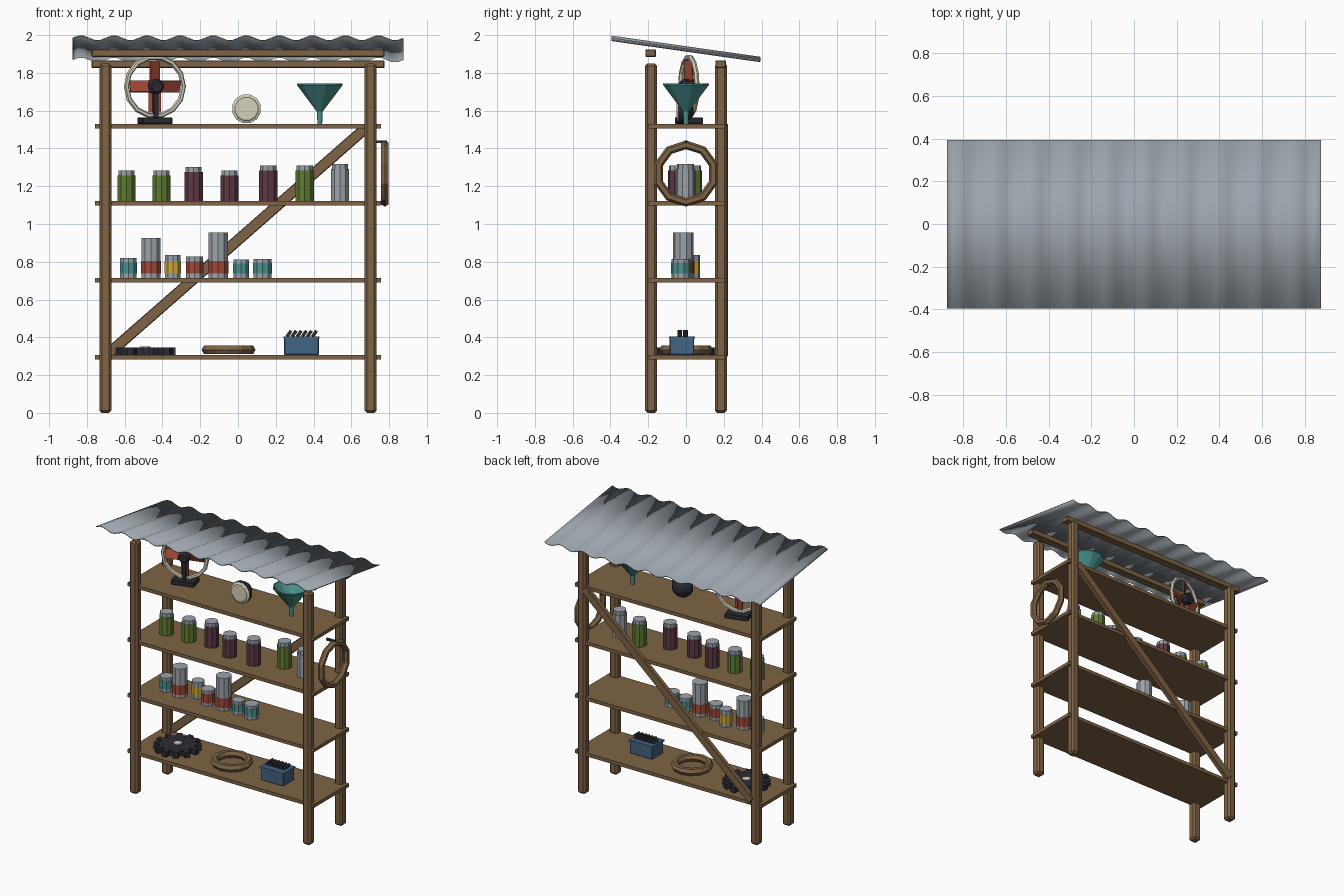
import bpy, bmesh, math
from mathutils import Matrix, Vector

if "Cube" in bpy.data.objects:
    bpy.data.objects.remove(bpy.data.objects["Cube"])

MATS = {}
for name, rgb in {
    "wood": (0.21, 0.125, 0.058), "grey_metal": (0.33, 0.37, 0.41),
    "dark_iron": (0.025, 0.025, 0.035), "red_paint": (0.36, 0.065, 0.04),
    "cream": (0.68, 0.64, 0.50), "teal": (0.07, 0.29, 0.27),
    "green": (0.115, 0.20, 0.03), "plum": (0.115, 0.04, 0.06),
    "yellow": (0.62, 0.40, 0.04), "blue": (0.055, 0.125, 0.23),
}.items():
    m = bpy.data.materials.new(name)
    m.diffuse_color = (*rgb, 1)
    m.use_nodes = True
    m.node_tree.nodes["Principled BSDF"].inputs["Base Color"].default_value = m.diffuse_color
    MATS[name] = m


def finish(name, bm, mats, matrix=Matrix()):
    bmesh.ops.recalc_face_normals(bm, faces=bm.faces)
    me = bpy.data.meshes.new(name)
    bm.to_mesh(me)
    bm.free()
    for m in mats:
        me.materials.append(MATS[m])
    ob = bpy.data.objects.new(name, me)
    ob.matrix_world = matrix
    bpy.context.collection.objects.link(ob)
    return ob


def box(name, mat, loc, size, bevel=0.0, rot=Matrix()):
    bm = bmesh.new()
    bmesh.ops.create_cube(bm, size=1)
    bmesh.ops.scale(bm, vec=size, verts=bm.verts)
    if bevel:
        bmesh.ops.bevel(bm, geom=bm.edges[:], offset=bevel, segments=1, affect='EDGES')
    return finish(name, bm, [mat], Matrix.Translation(loc) @ rot)


def lathe(name, profile, mats, sides, matrix, bands=None):
    """Revolve (radius, z) points; bands gives the material index of each step."""
    bm = bmesh.new()
    rings = []
    for r, z in profile:
        rings.append([bm.verts.new((r * math.cos(a), r * math.sin(a), z))
                      for a in (2 * math.pi * (i + 0.5) / sides for i in range(sides))])
    for k, (a, b) in enumerate(zip(rings, rings[1:])):
        for i in range(sides):
            j = (i + 1) % sides
            bm.faces.new((a[i], a[j], b[j], b[i])).material_index = bands[k] if bands else 0
    bm.faces.new(rings[0][::-1]).material_index = bands[0] if bands else 0
    bm.faces.new(rings[-1]).material_index = bands[-1] if bands else 0
    return finish(name, bm, mats, matrix)


def ring(name, mat, major, minor, sides, tube, matrix):
    bm = bmesh.new()
    grid = []
    for i in range(sides):
        a = 2 * math.pi * i / sides
        grid.append([bm.verts.new(((major + minor * math.cos(b)) * math.cos(a),
                                   (major + minor * math.cos(b)) * math.sin(a),
                                   minor * math.sin(b)))
                     for b in (2 * math.pi * j / tube for j in range(tube))])
    for i in range(sides):
        for j in range(tube):
            p, q, k = grid[i], grid[(i + 1) % sides], (j + 1) % tube
            bm.faces.new((p[j], q[j], q[k], p[k]))
    return finish(name, bm, [mat], matrix)


T = Matrix.Translation
R = lambda deg, axis: Matrix.Rotation(math.radians(deg), 4, axis)

# Frame: posts, shelves, roof beams, diagonal back brace
for sx, side in ((-1, "left"), (1, "right")):
    for sy, end in ((-1, "front"), (1, "back")):
        box(f"{end}_{side}_post", "wood", (sx * 0.702, sy * 0.185, 0.925),
            (0.064, 0.064, 1.85), 0.013)
SHELF = (0.307, 0.715, 1.123, 1.53)
for i, z in enumerate(SHELF):
    box(f"shelf_{i + 1}", "wood", (0, 0.003, z - 0.0125), (1.515, 0.405, 0.025))
box("front_beam", "wood", (0, -0.187, 1.905), (1.55, 0.056, 0.04), 0.004)
box("back_beam", "wood", (0, 0.183, 1.846), (1.55, 0.056, 0.04), 0.004)
box("diagonal_brace", "wood", (0, 0.205, 0.915), (1.81, 0.034, 0.058), 0.004,
    R(-math.degrees(math.atan2(1.21, 1.38)), 'Y'))

# Corrugated roof sheet, sloping down to the back
bm = bmesh.new()
N, WAVES = 60, 10
rows = []
for y, z in ((-0.395, 1.983), (0.393, 1.871)):
    rows.append([bm.verts.new((-0.875 + 1.75 * i / N, y,
                 z + 0.013 * math.sin(2 * math.pi * WAVES * i / N))) for i in range(N + 1)])
for i in range(N):
    bm.faces.new((rows[0][i], rows[0][i + 1], rows[1][i + 1], rows[1][i]))
roof = finish("corrugated_roof", bm, ["grey_metal"])
mod = roof.modifiers.new("thickness", 'SOLIDIFY')
mod.thickness, mod.offset = 0.006, 0
for p in roof.data.polygons:
    p.use_smooth = True

# Rope coil hanging on the right side, with its peg
ring("hanging_rope_coil", "wood", 0.152, 0.023, 10, 6, T((0.777, 0, 1.267)) @ R(90, 'Y'))
box("coil_peg", "dark_iron", (0.755, 0, 1.435), (0.07, 0.018, 0.014))

# Bottom shelf: gear, rope ring, battery
z = SHELF[0]
bm = bmesh.new()
outline = []
for k in range(12):
    for da, r in ((-0.30, 0.122), (-0.22, 0.16), (0.22, 0.16), (0.30, 0.122)):
        a = 2 * math.pi * (k + da) / 12
        outline.append(bm.verts.new((r * math.cos(a), r * math.sin(a), 0)))
face = bm.faces.new(outline)
ext = bmesh.ops.extrude_face_region(bm, geom=[face])["geom"]
bmesh.ops.translate(bm, vec=(0, 0, 0.04), verts=[v for v in ext if isinstance(v, bmesh.types.BMVert)])
finish("gear", bm, ["dark_iron"], T((-0.49, 0, z)))
lathe("gear_hub", [(0.03, 0), (0.03, 0.045)], ["cream"], 8, T((-0.49, 0, z)))
ring("rope_ring", "wood", 0.116, 0.027, 12, 6, T((-0.05, 0, z + 0.027)))
box("battery_case", "blue", (0.336, -0.022, z + 0.045), (0.185, 0.13, 0.09), 0.004)
box("battery_lid", "blue", (0.336, -0.022, z + 0.092), (0.192, 0.138, 0.012))
for row, y in enumerate((-0.036, -0.006)):
    for i in range(6):
        box(f"battery_cap_{row}_{i}", "dark_iron", (0.27 + 0.027 * i, y + 0.003, z + 0.112),
            (0.017, 0.025, 0.038), 0, R(35, 'Y'))

# Third shelf: labelled tins  (x, y, radius, height, label)
TINS = ((-0.58, 0, 0.048, 0.105, "teal"), (-0.46, -0.015, 0.055, 0.212, "red_paint"),
        (-0.345, 0.03, 0.045, 0.122, "yellow"), (-0.23, -0.02, 0.049, 0.112, "red_paint"),
        (-0.105, -0.015, 0.057, 0.24, "red_paint"), (0.016, -0.02, 0.045, 0.096, "teal"),
        (0.13, -0.027, 0.052, 0.101, "teal"))
for i, (x, y, r, h, col) in enumerate(TINS):
    top = min(0.09, h * 0.78)
    s = r * 0.96
    lathe(f"tin_{i + 1}", [(s, 0), (s, 0.022), (r, 0.022), (r, top), (s, top), (s, h)],
          ["grey_metal", col], 10, T((x, y, SHELF[1])), (0, 0, 1, 0, 0))

# Second shelf: lidded jars  (x, y, height, contents)
JARS = ((-0.59, 0.015, 0.16, "green"), (-0.405, 0.01, 0.16, "green"),
        (-0.235, 0.03, 0.178, "plum"), (-0.045, -0.03, 0.16, "plum"),
        (0.16, -0.045, 0.187, "plum"), (0.353, 0.035, 0.188, "green"),
        (0.54, -0.003, 0.194, "grey_metal"))
for i, (x, y, h, col) in enumerate(JARS):
    b = h - 0.027
    lathe(f"jar_{i + 1}", [(0.051, 0), (0.051, b), (0.045, b), (0.045, h)],
          [col, "grey_metal"], 10, T((x, y, SHELF[2])), (0, 1, 1))

# Top shelf: fan with guard ring, blades, hub and stand
fan = T((-0.44, 0.015, 1.728)) @ R(16, 'Z')
ring("fan_guard", "cream", 0.157, 0.014, 14, 6, fan @ R(90, 'X'))
for k in range(4):
    m = fan @ R(90 * k, 'Y') @ T((0.078, 0, 0)) @ R(25, 'X')
    box(f"fan_blade_{k + 1}", "red_paint", (0, 0, 0), (0.12, 0.01, 0.066), 0, m)
lathe("fan_hub", [(0.03, -0.045), (0.04, -0.03), (0.04, 0.05)], ["dark_iron"], 10,
      fan @ R(-90, 'X'))
box("fan_neck", "dark_iron", (0, 0, 0), (0.025, 0.03, 0.18), 0, fan @ T((0, -0.01, -0.1)))
box("fan_base", "dark_iron", (0, 0, 0), (0.165, 0.11, 0.034), 0.004, fan @ T((0, 0, -0.181)))

# Headlamp with cream lens, facing the front
lathe("headlamp", [(0.062, -0.046), (0.066, -0.04), (0.078, -0.035), (0.078, -0.005),
                   (0.055, 0.03), (0.025, 0.045)],
      ["cream", "dark_iron"], 12, T((0.045, -0.005, 1.61)) @ R(-90, 'X'), (0, 0, 1, 1, 1))

# Open funnel
lathe("funnel", [(0.013, 0), (0.016, 0.065), (0.125, 0.205), (0.125, 0.213),
                 (0.117, 0.213), (0.012, 0.075)], ["teal"], 12, T((0.433, 0, SHELF[3])))
